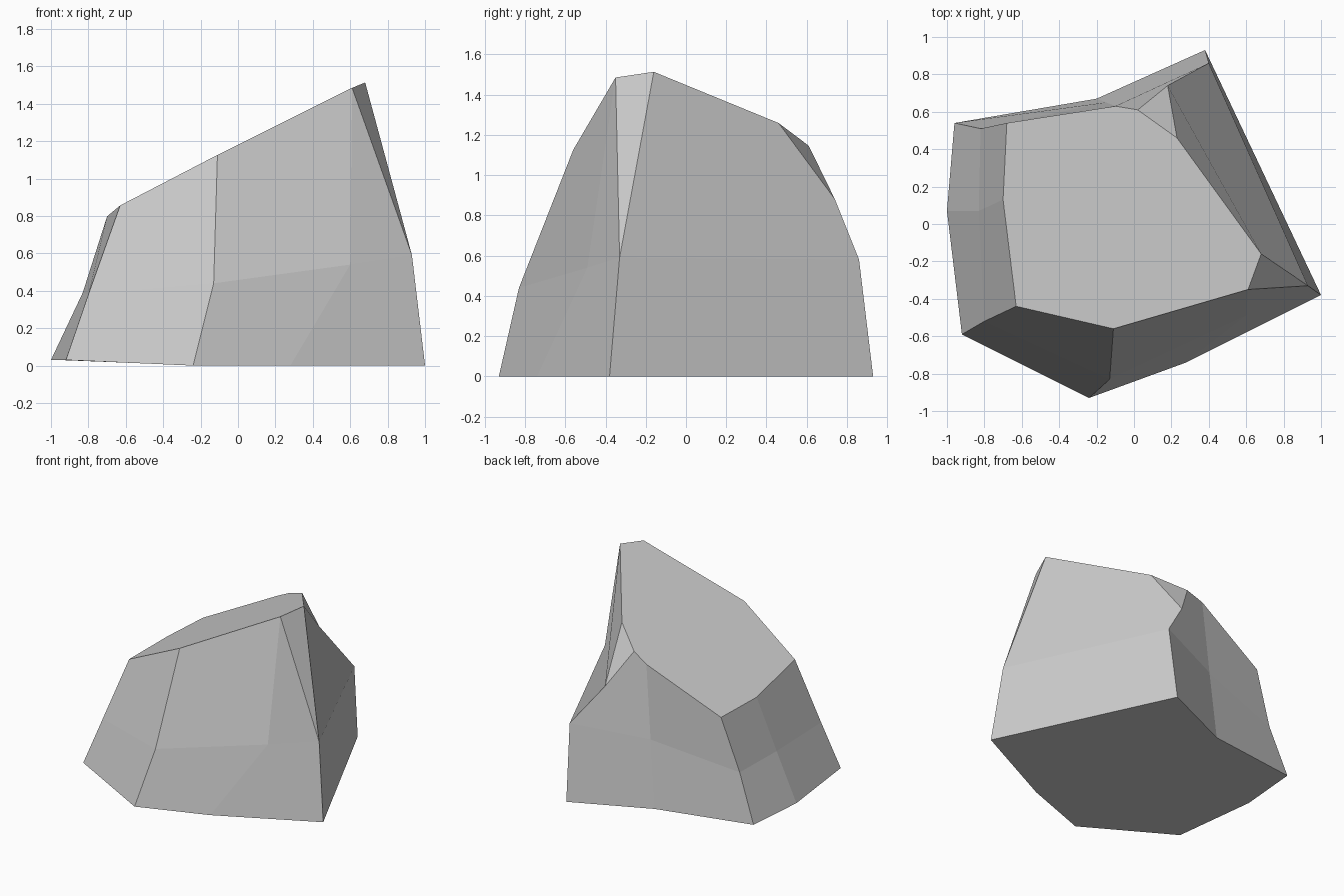
import bpy
import bmesh

default_cube = bpy.data.objects.get("Cube")
if default_cube:
    bpy.data.objects.remove(default_cube, do_unlink=True)


def make_material(name, colour):
    material = bpy.data.materials.new(name)
    material.use_nodes = True
    material.diffuse_color = colour
    shader = next(n for n in material.node_tree.nodes if n.type == "BSDF_PRINCIPLED")
    shader.inputs["Base Color"].default_value = colour
    shader.inputs["Roughness"].default_value = 0.9
    return material


# Three outlines of the boulder, each running clockwise from its pointed left corner
base_outline = [
    (1, -.38, 0), (.28, -.74, 0), (-.24, -.93, 0), (-.92, -.59, .03),
    (-1, .07, .03), (-.96, .54, .03), (-.2, .67, 0), (.38, .93, 0),
]
waist_outline = [
    (.93, -.33, .59), (.6, -.49, .54), (-.13, -.83, .44), (-.8, -.52, .38),
    (-.83, .07, .39), (-.82, .51, .39), (-.15, .65, .52), (.4, .86, .58),
]
# The sloping top lies on one plane, so its heights follow from x and y
top_outline = [
    (.68, -.16), (.61, -.35), (-.11, -.56), (-.63, -.44),
    (-.7, .13), (-.68, .54), (-.1, .63), (.02, .61), (.23, .46),
]


def on_top_plane(x, y):
    return (x, y, 1.16 + .51 * x - .04 * y)


bm = bmesh.new()
base = [bm.verts.new(point) for point in base_outline]
waist = [bm.verts.new(point) for point in waist_outline]
top = [bm.verts.new(on_top_plane(x, y)) for x, y in top_outline]
chip = bm.verts.new((.18, .74, .88))

# Underside and sloping top
bm.faces.new(base)
bm.faces.new(top)

# Lower band of facets all the way round
count = len(base)
for i in range(count):
    j = (i + 1) % count
    bm.faces.new((base[i], base[j], waist[j], waist[i]))

# Upper facets: the front, right and back sides
for i in range(1, 6):
    bm.faces.new((waist[i], waist[i + 1], top[i + 1], top[i]))

# Corner facets beside the peak, the chipped back corner and the left side
bm.faces.new((waist[0], waist[1], top[1]))
bm.faces.new((waist[0], top[1], top[0]))
bm.faces.new((waist[6], waist[7], chip, top[7], top[6]))
bm.faces.new((chip, top[8], top[7]))
bm.faces.new((waist[7], waist[0], top[0], top[8], chip))

bmesh.ops.recalc_face_normals(bm, faces=bm.faces[:])
mesh = bpy.data.meshes.new("boulder")
bm.to_mesh(mesh)
bm.free()

# Flat-faced boulder in one stone colour
mesh.materials.append(make_material("stone grey", (.6, .6, .6, 1)))
boulder = bpy.data.objects.new("boulder", mesh)
bpy.context.scene.collection.objects.link(boulder)
